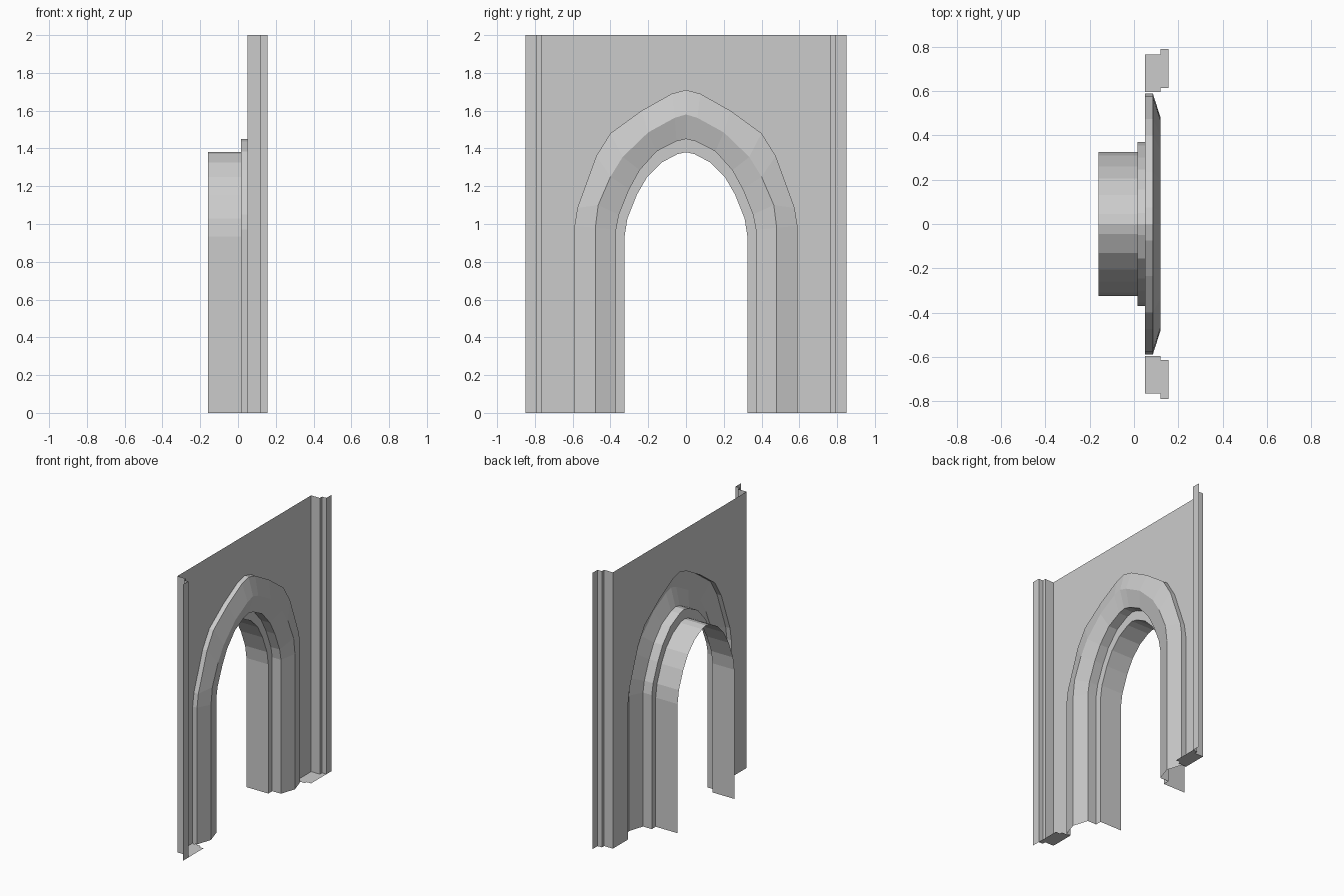
import bpy

if "Cube" in bpy.data.objects:
    bpy.data.objects.remove(bpy.data.objects["Cube"])


def make_half(name, verts, faces):
    """Flat-shaded +y half, mirrored across y = 0."""
    mesh = bpy.data.meshes.new(name)
    mesh.from_pydata(verts, [], faces)
    mesh.update()
    obj = bpy.data.objects.new(name, mesh)
    bpy.context.collection.objects.link(obj)
    mod = obj.modifiers.new("mirror", 'MIRROR')
    mod.use_axis = (False, True, False)
    mod.use_clip = True
    return obj


def loft(name, rows):
    """Bridge rows of points; rows run bottom to top, outside to inside."""
    n = len(rows[0])
    verts = [p for row in rows for p in row]
    faces = []
    for r in range(len(rows) - 1):
        for i in range(n - 1):
            a, b = r * n + i, (r + 1) * n + i
            faces.append((a, a + 1, b + 1, b))
    return make_half(name, verts, faces)


def at(x, curve):
    return [(x, y, z) for y, z in curve]


# Pointed arch outlines (y, z), floor to apex
outer = [(.59, 0), (.59, .99), (.575, 1.085), (.475, 1.36), (.40, 1.48),
         (.235, 1.6), (.075, 1.69), (0, 1.71)]
ridge = [(.48, 0), (.48, .98), (.465, 1.10), (.40, 1.25), (.335, 1.355),
         (.20, 1.485), (.06, 1.562), (0, 1.58)]
inner = [(.37, 0), (.37, .97), (.355, 1.05), (.30, 1.185), (.245, 1.285),
         (.155, 1.385), (.05, 1.438), (0, 1.45)]
opening = [(.325, 0), (.325, .935), (.31, 1.03), (.26, 1.155), (.205, 1.25),
           (.13, 1.325), (.045, 1.37), (0, 1.38)]

# Recessed wall around the arch
wall = at(.05, [(.765, 0), (.765, 2), (0, 2)] + outer[::-1])
make_half("wall_panel", wall, [tuple(range(len(wall)))])

# Raised arch moulding with a bevelled ridge
loft("arch_moulding", [at(.05, outer), at(.085, outer), at(.12, ridge),
                       at(.085, inner), at(.015, inner)])

# Rebate and deep passage lining
loft("passage_lining", [at(.015, inner), at(.015, opening), at(-.16, opening)])

# Stepped vertical side strips
plan = [(.155, .85), (.155, .79), (.12, .79), (.12, .765), (.05, .765)]
loft("side_strip", [[(x, y, 0), (x, y, 2)] for x, y in plan])

# Floor plates in the recess beside the arch
plate = [(.05, .595), (.12, .595), (.12, .615), (.155, .615),
         (.155, .79), (.12, .79), (.12, .765), (.05, .765)]
make_half("floor_plate", [(x, y, 0) for x, y in plate], [tuple(range(8))])
